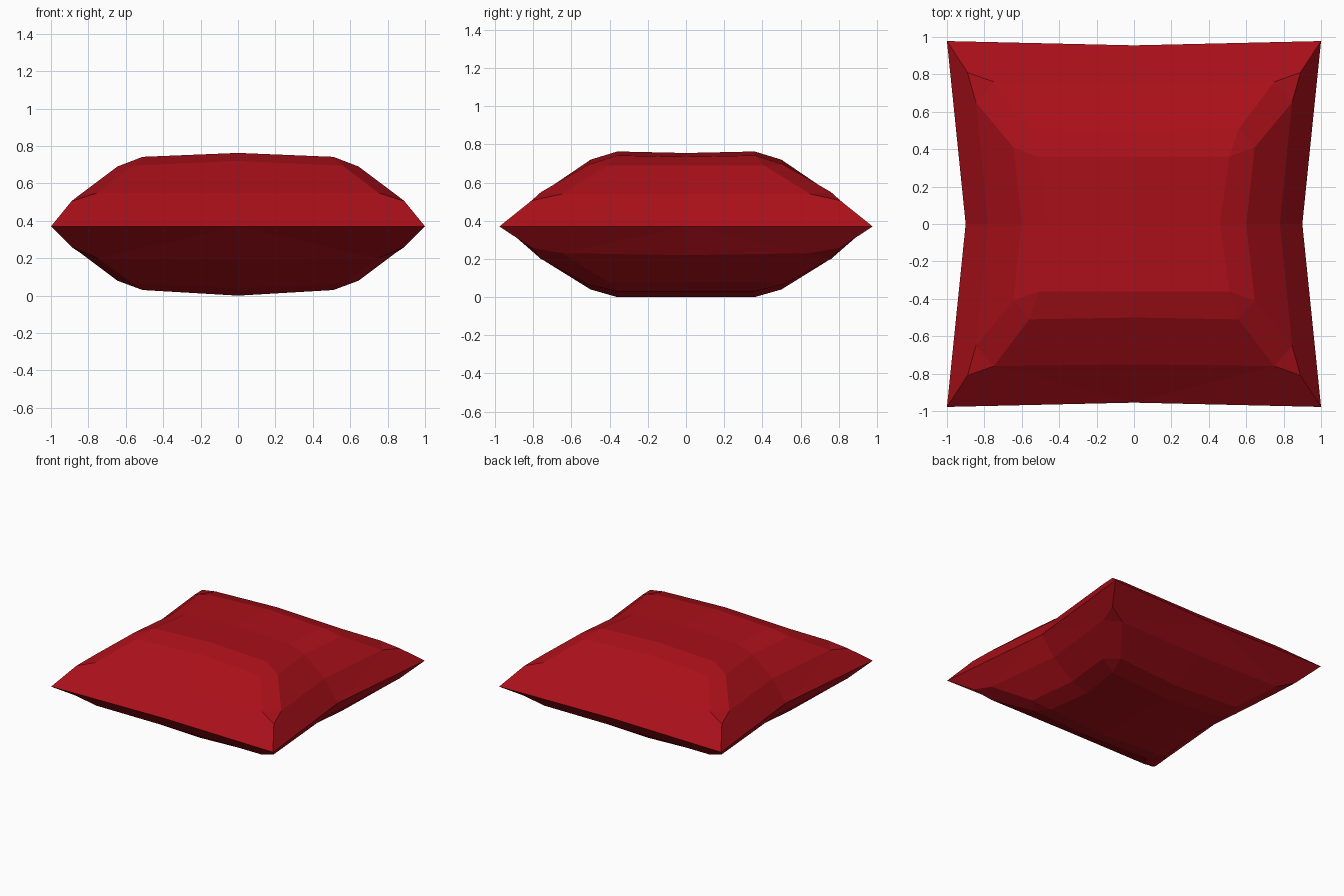
import bpy, bmesh

if "Cube" in bpy.data.objects:
    bpy.data.objects.remove(bpy.data.objects["Cube"])

SEAM_Z = 0.37

# One quarter of the cushion plan: name -> (x, y, top z, bottom z)
QUARTER = {
    # seam outline, pinched in at the mid-sides
    "s_back": (0, 0.955, SEAM_Z, SEAM_Z),
    "s_corner": (1, 0.978, SEAM_Z, SEAM_Z),
    "s_side": (0.9, 0, SEAM_Z, SEAM_Z),
    # lower slope
    "a_back": (0, 0.75, 0.55, 0.195),
    "a_in": (0.75, 0.76, 0.55, 0.20),
    "a_corner": (0.89, 0.81, 0.505, 0.26),
    "a_out": (0.845, 0.65, 0.54, 0.23),
    "a_side": (0.78, 0, 0.54, 0.22),
    # shoulder
    "b_back": (0, 0.5, 0.72, 0.04),
    "b_in": (0.56, 0.51, 0.695, 0.065),
    "b_out": (0.645, 0.41, 0.69, 0.08),
    "b_side": (0.6, 0, 0.69, 0.08),
    # crown
    "c_back": (0, 0.36, 0.763, 0.0),
    "c_corner": (0.51, 0.36, 0.742, 0.03),
    "c_side": (0.46, 0, 0.735, 0.03),
    "centre": (0, 0, 0.755, 0.0),
}

PANELS = [
    "s_back s_corner a_corner a_in", "s_back a_in a_back",
    "s_corner s_side a_out a_corner", "s_side a_side a_out",
    "a_back a_in b_in b_back", "a_in a_corner a_out",
    "a_in a_out b_out b_in", "a_out a_side b_side b_out",
    "b_back b_in c_corner c_back", "b_in b_out c_corner",
    "b_out b_side c_side c_corner", "c_back c_corner c_side centre",
]

bm = bmesh.new()


def add_quarter(sx, sy, side):
    """Add one mirrored quarter of the top (2) or bottom (3) skin."""
    verts = {n: bm.verts.new((sx * p[0], sy * p[1], p[side])) for n, p in QUARTER.items()}
    for panel in PANELS:
        bm.faces.new([verts[n] for n in panel.split()])


for side in (2, 3):
    for sx in (1, -1):
        for sy in (1, -1):
            add_quarter(sx, sy, side)

# Stitch the quarters and the two skins together
bmesh.ops.remove_doubles(bm, verts=bm.verts[:], dist=0.0005)
bmesh.ops.recalc_face_normals(bm, faces=bm.faces[:])
mesh = bpy.data.meshes.new("cushion")
bm.to_mesh(mesh)
bm.free()

cushion = bpy.data.objects.new("cushion", mesh)
bpy.context.collection.objects.link(cushion)

# Red fabric
red = bpy.data.materials.new("red_fabric")
red.diffuse_color = (0.4, 0.005, 0.01, 1)
red.use_nodes = True
red.node_tree.nodes["Principled BSDF"].inputs["Base Color"].default_value = red.diffuse_color
mesh.materials.append(red)
